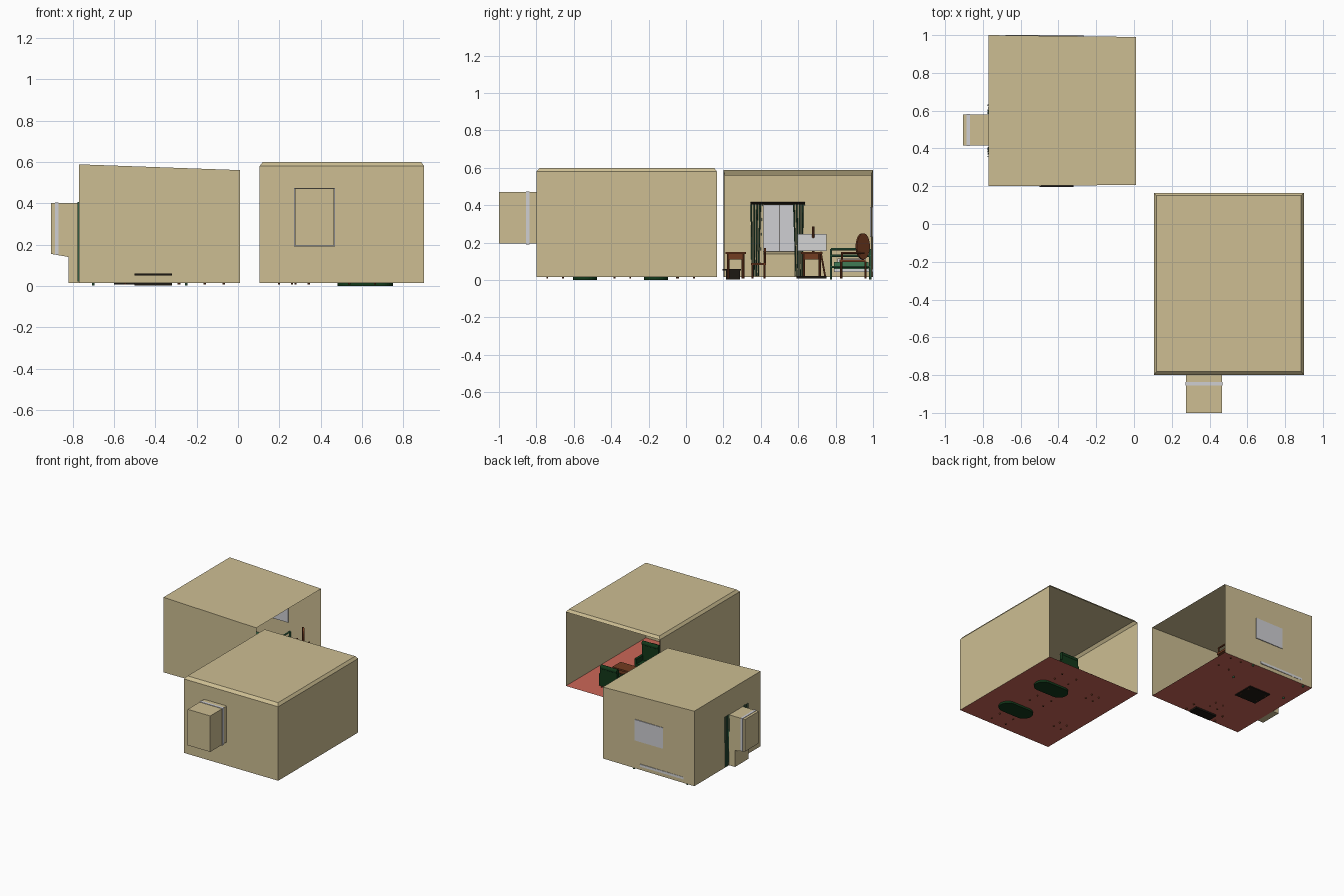
import bpy, bmesh, math
from mathutils import Matrix, Vector

cube = bpy.data.objects.get("Cube")
if cube:
    bpy.data.objects.remove(cube, do_unlink=True)


def material(name, r, g, b):
    m = bpy.data.materials.new(name)
    m.use_nodes = True
    m.diffuse_color = (r, g, b, 1)
    m.node_tree.nodes["Principled BSDF"].inputs["Base Color"].default_value = (r, g, b, 1)
    return m


WALL = material("beige plaster", .61, .515, .29)
FLOOR = material("red floor", .60, .135, .095)
GLASS = material("pale grey glass", .62, .62, .65)
WOOD = material("rust brown wood", .17, .045, .015)
CURTAIN = material("curtain green", .03, .11, .055)
DEEP = material("deep green", .006, .04, .01)
FRAME = material("bed frame green", .05, .2, .09)
BLACK = material("near black", .012, .009, .006)
LINEN = material("off white", .68, .68, .68)


def finish(name, bm, mat):
    mesh = bpy.data.meshes.new(name)
    bm.to_mesh(mesh)
    bm.free()
    mesh.materials.append(mat)
    ob = bpy.data.objects.new(name, mesh)
    bpy.context.scene.collection.objects.link(ob)
    return ob


def sheets(name, polys, mat):
    bm = bmesh.new()
    for poly in polys:
        bm.faces.new([bm.verts.new(p) for p in poly])
    bmesh.ops.remove_doubles(bm, verts=bm.verts, dist=1e-4)
    return finish(name, bm, mat)


def box(name, x, y, z, mat):
    size = Vector((x[1] - x[0], y[1] - y[0], z[1] - z[0]))
    mid = Vector((sum(x), sum(y), sum(z))) / 2
    bm = bmesh.new()
    bmesh.ops.create_cube(bm, size=1, matrix=Matrix.Translation(mid) @ Matrix.Diagonal((*size, 1)))
    return finish(name, bm, mat)


def rod(name, a, b, r, mat, sides=8):
    a, b = Vector(a), Vector(b)
    turn = (b - a).to_track_quat('Z', 'Y').to_matrix().to_4x4()
    bm = bmesh.new()
    bmesh.ops.create_cone(bm, cap_ends=True, segments=sides, radius1=r, radius2=r,
                          depth=(b - a).length, matrix=Matrix.Translation((a + b) / 2) @ turn)
    return finish(name, bm, mat)


def bay(name, profile, lo, hi, place):
    """Window bay: profile strip with two side caps, open to the room."""
    polys = [[place(lo, *p) for p in profile], [place(hi, *p) for p in profile]]
    for p, q in zip(profile, profile[1:]):
        polys.append([place(lo, *p), place(lo, *q), place(hi, *q), place(hi, *p)])
    sheets(name, polys, WALL)


def wall_with_hole(name, us, zs, place):
    """Three by three panel with its middle cell left out."""
    polys = []
    for i in range(3):
        for j in range(len(zs) - 1):
            if (i, j) != (1, len(zs) - 3):
                u, v, a, b = us[i], us[i + 1], zs[j], zs[j + 1]
                polys.append([place(u, a), place(v, a), place(v, b), place(u, b)])
    sheets(name, polys, WALL)


BASE = .015

# Back room shell, open towards +x
nw, ne, sw, se = (-.77, 1), (.01, .99), (-.77, .2), (.01, .207)
HIGH, LOW = .588, .56
sheets("back_room_floor", [[(*p, BASE) for p in (sw, se, ne, nw)]], FLOOR)
sheets("back_room_roof_and_sides", [
    [(*sw, HIGH), (*se, LOW), (*ne, LOW), (*nw, HIGH)],
    [(*sw, BASE), (*se, BASE), (*se, LOW), (*sw, HIGH)],
    [(*nw, BASE), (*ne, BASE), (*ne, LOW), (*nw, HIGH)]], WALL)
sheets("back_room_window_wall", [
    [(-.77, a, z0), (-.77, b, z0), (-.77, b, HIGH), (-.77, a, HIGH)]
    for a, b, z0 in ((.2, .415, BASE), (.415, .58, .4), (.58, 1, BASE))], WALL)
bay("back_room_bay", [(-.77, .4), (-.905, .4), (-.905, .155), (-.82, .14), (-.82, BASE), (-.77, BASE)],
    .415, .58, lambda u, p, z: (p, u, z))
box("back_room_bay_glass", (-.886, -.868), (.413, .582), (.152, .403), GLASS)
box("back_room_bay_mullion", (-.868, -.862), (.496, .5), (.155, .4), BLACK)
box("back_room_side_window", (-.504, -.267), (.983, 1), (.23, .39), GLASS)

# Front room shell, open towards +y
X0, X1, Y0, Y1, EAVE, TOP = .105, .9, -.8, .165, .58, .6
lower = [(X0, Y0), (X1, Y0), (X1, Y1), (X0, Y1)]
upper = [(X0 + .015, Y0 + .02), (X1 - .015, Y0 + .02), (X1 - .015, Y1 - .015), (X0 + .015, Y1 - .015)]
sheets("front_room_floor", [[(*p, BASE) for p in lower]], FLOOR)
roof = [[(*p, TOP) for p in upper]]
for i in range(4):
    k = (i + 1) % 4
    roof.append([(*lower[i], EAVE), (*lower[k], EAVE), (*upper[k], TOP), (*upper[i], TOP)])
sheets("front_room_roof", roof, WALL)
sheets("front_room_sides", [
    [(x, Y0, BASE), (x, Y1, BASE), (x, Y1, EAVE), (x, Y0, EAVE)] for x in (X0, X1)], WALL)
wall_with_hole("front_room_window_wall", (X0, .275, .465, X1), (BASE, .195, .47, EAVE),
               lambda u, z: (u, Y0, z))
bay("front_room_bay", [(Y0, .47), (-1, .47), (-1, .195), (Y0, .195)], .275, .465,
    lambda u, p, z: (u, p, z))
box("front_room_bay_glass", (.272, .468), (-.856, -.836), (.19, .473), GLASS)

# Curtains and rod in the back room
for side, top, bottom in (("left", (.345, .408), (.35, .395)), ("right", (.572, .635), (.585, .63))):
    n, polys = 24, []
    def fold(i, ends, z):
        t = i / n
        return (-.768 + .009 * math.sin(t * math.pi * 8), ends[0] + t * (ends[1] - ends[0]), z)
    for i in range(n):
        polys.append([fold(i, bottom, .022), fold(i + 1, bottom, .022), fold(i + 1, top, .405), fold(i, top, .405)])
    sheets("curtain_" + side, polys, CURTAIN)
rod("curtain_rod", (-.757, .345, .41), (-.757, .635, .41), .007, BLACK)


def legs(name, x, y, top, inset=.008, r=.005):
    for i, px in enumerate((x[0] + inset, x[1] - inset)):
        for j, py in enumerate((y[0] + inset, y[1] - inset)):
            rod(f"{name}_leg_{i}{j}", (px, py, .008), (px, py, top), r, WOOD)


def table(name, x, y, top, mat=WOOD):
    box(name + "_top", x, y, (top - .012, top), mat)
    box(name + "_apron", (x[0] + .012, x[1] - .012), (y[0] + .012, y[1] - .012), (top - .04, top - .012), WOOD)
    legs(name, x, y, top - .012, .015, .007)


def chair(name, cx, cy, back, w=.08, seat=.09, top=.17):
    """Wooden chair whose back stands on the given y side."""
    h = w / 2
    x, y = (cx - h, cx + h), (cy - h, cy + h)
    box(name + "_seat", x, y, (seat - .01, seat), WOOD)
    legs(name, x, y, seat)
    by = cy + back * (h - .005)
    for px in (x[0] + .006, cx, x[1] - .006):
        rod(name + "_back_post", (px, by, seat), (px, by, top), .005, WOOD)
    box(name + "_back_rail", x, (by - .005, by + .005), (top - .02, top), WOOD)


# Writing desk with dark chest below
table("desk", (-.56, -.27), (.21, .32), .15)
box("dark_chest", (-.5, -.32), (.215, .29), (.003, .06), BLACK)
box("chest_lid", (-.5, -.32), (.195, .295), (.05, .06), BLACK)
chair("desk_chair", -.42, .388, 1)

# Drawing table with sloping board
table("drawing_table", (-.6, -.42), (.615, .73), .15)
sheets("drawing_board", [
    [(-.42, .595, .155), (-.42, .75, .155), (-.58, .75, .245), (-.58, .595, .245)]], LINEN)
rod("lamp_post", (-.55, .68, .15), (-.55, .68, .285), .006, WOOD)
rod("easel_leg", (-.45, .745, BASE), (-.5, .72, .15), .005, WOOD)
box("drawing_table_foot", (-.6, -.42), (.59, .75), (.008, .022), BLACK)

# Bed with tubular frame along the window wall
box("mattress", (-.68, -.31), (.79, 1), (.042, .06), LINEN)
box("blanket", (-.68, -.29), (.79, .975), (.06, .095), FRAME)
box("pillow", (-.68, -.61), (.81, .96), (.095, .115), LINEN)
for x in (-.7, -.25):
    for y in (.775, .985):
        rod("bed_post", (x, y, .003), (x, y, .165), .006, FRAME)
    for z in (.07, .13, .165):
        rod("bed_end_rail", (x, .775, z), (x, .985, z), .006, FRAME)
for y in (.775, .985):
    rod("bed_side_rail", (-.7, y, .06), (-.25, y, .06), .006, FRAME)

# Oval back chair near the opening
box("oval_chair_seat", (-.17, -.06), (.82, .96), (.095, .11), WOOD)
legs("oval_chair", (-.17, -.06), (.82, .97), .1, .01, .006)
oval = rod("oval_chair_back", (0, 0, -.006), (0, 0, .006), 1, WOOD, 24)
oval.data.transform(Matrix.Translation((-.11, .945, .18)) @ Matrix.Rotation(math.radians(40), 4, 'Z')
                    @ Matrix.Rotation(math.pi / 2, 4, 'Y') @ Matrix.Diagonal((.07, .045, 1, 1)))
for x in (-.165, -.065):
    rod("oval_chair_arm", (x, .83, .145), (x, .955, .145), .006, WOOD)
    rod("oval_chair_arm_post", (x, .835, .1), (x, .835, .145), .005, WOOD)


def armchair(name, cx, cy, back, w=.14, d=.1, top=.2):
    x, y = (cx - w / 2, cx + w / 2), (cy - d / 2, cy + d / 2)
    box(name + "_seat", x, y, (.03, .085), DEEP)
    by = cy + back * (d / 2 - .012)
    box(name + "_back", x, (by - .012, by + .012), (.03, top), DEEP)
    rod(name + "_back_roll", (x[0], by, top), (x[1], by, top), .016, DEEP, 12)
    for ax in x:
        box(name + "_arm", (ax - .01, ax + .01), y, (.03, .12), DEEP)
    legs(name, x, y, .03)


# Front room tables on oval rugs with armchairs
for i, cy in enumerate((-.16, -.54)):
    rug = rod(f"oval_rug_{i}", (0, 0, 0), (0, 0, .02), 1, DEEP, 32)
    for v in rug.data.vertices:
        # straight sides with rounded ends
        shift = .07 if v.co.x > 0 else -.07
        v.co.x, v.co.y = .615 + shift + v.co.x * .065, cy + v.co.y * .065
    table(f"parlour_table_{i}", (.53, .7), (cy - .05, cy + .05), .11)
armchair("armchair_back", .62, 0, 1, top=.17)
armchair("armchair_middle", .56, -.34, -1, top=.21)
armchair("armchair_front", .6, -.7, -1)
chair("side_chair_back", .31, -.08, 1)
chair("side_chair_front", .23, -.52, -1)
